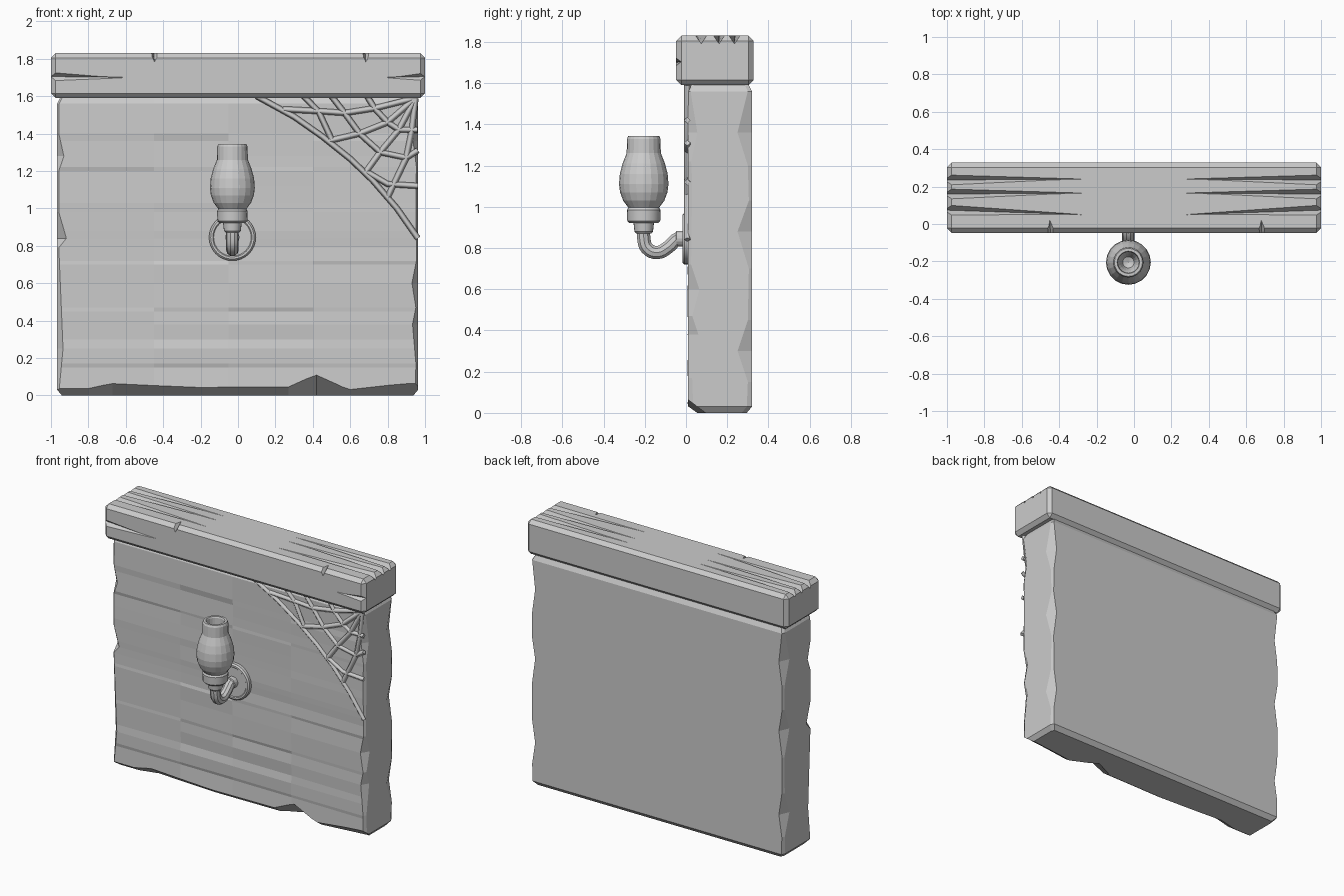
import bpy, bmesh, math, random
from mathutils import Matrix

if "Cube" in bpy.data.objects:
    bpy.data.objects.remove(bpy.data.objects["Cube"])
random.seed(4)

def make(name, bm):
    bmesh.ops.recalc_face_normals(bm, faces=bm.faces)
    me = bpy.data.meshes.new(name)
    bm.to_mesh(me)
    bm.free()
    ob = bpy.data.objects.new(name, me)
    bpy.context.collection.objects.link(ob)
    return ob

def loft(name, rings):
    bm = bmesh.new()
    rows = [[bm.verts.new(p) for p in r] for r in rings]
    n = len(rows[0])
    for a, b in zip(rows, rows[1:]):
        for i in range(n):
            bm.faces.new((a[i], a[(i + 1) % n], b[(i + 1) % n], b[i]))
    bm.faces.new(rows[0])
    bm.faces.new(rows[-1])
    return make(name, bm)

def lathe(name, prof, matrix, segs=20, smooth=30):
    bm = bmesh.new()
    vs = [bm.verts.new((r, 0, z)) for r, z in prof]
    es = [bm.edges.new(p) for p in zip(vs, vs[1:])]
    bmesh.ops.spin(bm, geom=vs + es, cent=(0, 0, 0), axis=(0, 0, 1),
                   angle=math.tau, steps=segs, use_duplicate=False)
    bmesh.ops.remove_doubles(bm, verts=bm.verts, dist=1e-4)
    bm.transform(matrix)
    return make(name, bm)

def tube(name, pts, radius, kind='POLY', res=0):
    cu = bpy.data.curves.new(name, 'CURVE')
    cu.dimensions = '3D'
    cu.bevel_depth, cu.bevel_resolution = radius, res
    cu.resolution_u, cu.use_fill_caps = 4, True
    sp = cu.splines.new(kind)
    store = sp.bezier_points if kind == 'BEZIER' else sp.points
    store.add(len(pts) - 1)
    for p, q in zip(store, pts):
        if kind == 'BEZIER':
            p.co = q
            p.handle_left_type = p.handle_right_type = 'AUTO'
        else:
            p.co = (*q, 1)
    ob = bpy.data.objects.new(name, cu)
    bpy.context.collection.objects.link(ob)
    bpy.ops.object.select_all(action='DESELECT')
    ob.select_set(True)
    bpy.context.view_layer.objects.active = ob
    bpy.ops.object.convert(target='MESH')
    return ob

def carve(ob, cutters):
    for c in cutters:
        m = ob.modifiers.new(c.name, 'BOOLEAN')
        m.operation, m.solver, m.object = 'DIFFERENCE', 'EXACT', c
    bpy.context.view_layer.objects.active = ob
    for m in list(ob.modifiers):
        bpy.ops.object.modifier_apply(modifier=m.name)
    for c in cutters:
        bpy.data.objects.remove(c)

def interp(keys, t):
    for (a, u), (b, v) in zip(keys, keys[1:]):
        if a <= t <= b:
            return u + (v - u) * (t - a) / (b - a)
    return keys[0][1] if t < keys[0][0] else keys[-1][1]

# Plaster wall: horizontal sections with uneven chipped corners
front_r = [(.03, .025), (.17, .02), (.38, .05), (.47, .02), (.6, .055), (.72, .015),
           (1.12, .02), (1.22, .015), (1.36, .045), (1.56, .012)]
front_l = [(.03, .012), (.25, .035), (.79, .01), (.84, .055), (.98, .01),
           (1.2, .01), (1.28, .04), (1.4, .01), (1.56, .012)]
back = [(.03, .025), (.15, .02), (.3, .07), (.45, .02), (.7, .015), (.88, .07),
        (1.03, .015), (1.2, .02), (1.36, .07), (1.56, .02)]
levels = sorted({k[0] for k in front_r + front_l + back})
Y0, Y1 = .01, .32

def section(z, at, inset=0):
    xl, xr, y0, y1 = -.967 + inset, .963 - inset, Y0 + inset, Y1 - inset
    fr, fl, b = interp(front_r, at), interp(front_l, at), interp(back, at)
    pts = [(xl, y0 + fl, z), (xl + fl * .9, y0, z)]
    for x in (-.45, -.05, .4):
        pts.append((x, y0 + random.uniform(-.004, .008), z))
    pts += [(xr - fr * .6, y0, z), (xr, y0 + fr, z), (xr, y1 - b, z),
            (xr - b * .45, y1, z), (xl + b * .45, y1, z), (xl, y1 - b, z)]
    return pts

wall = loft("wall", [section(0, .03, .025)] + [section(z, z) for z in levels]
            + [section(1.6, 1.56, .02)])
foot = [(-1.1, .03), (-.8, .03), (-.67, .06), (-.2, .035), (.27, .04),
        (.42, .11), (.6, .025), (.92, .06), (1.1, .06)]
carve(wall, [loft("foot_chips", [[(x, -.05, h + .05), (x, -.05, -.05), (x, .1 + h, -.05)]
                                 for x, h in foot])])

# Timber beam with bevelled edges, end splits and edge nicks
bm = bmesh.new()
bmesh.ops.create_cube(bm, size=1, matrix=Matrix.Translation((0, .14, 1.71))
                      @ Matrix.Diagonal((2, .375, .24, 1)))
bmesh.ops.bevel(bm, geom=bm.edges[:], offset=.025, segments=1, affect='EDGES')
beam = make("beam", bm)
cuts = []
for s in (-1, 1):
    for y, tip in ((.075, .05), (.16, .165), (.235, .24)):
        cuts.append(loft("grain", [
            [(s * 1.03, y - .035, 1.84), (s * 1.03, y + .035, 1.84), (s * 1.03, y, 1.79)],
            [(s * .28, tip - .004, 1.84), (s * .28, tip + .004, 1.84), (s * .28, tip, 1.828)]]))
for x0, x1 in ((-1.03, -.6), (1.03, .79)):
    cuts.append(loft("split", [
        [(x0, -.06, 1.74), (x0, -.06, 1.67), (x0, -.02, 1.705)],
        [(x1, -.06, 1.705), (x1, -.06, 1.697), (x1, -.046, 1.70)]]))
for x in (-.45, .68):
    cuts.append(loft("nick", [
        [(x - .06, -.08, 1.86), (x + .06, -.08, 1.86), (x + .005, -.08, 1.76)],
        [(x - .01, .02, 1.86), (x + .01, .02, 1.86), (x, .02, 1.83)]]))
carve(beam, cuts)

# Cobweb strands in the upper right corner
strands = [
    [(.1, 1.6), (.3, 1.49), (.45, 1.385), (.6, 1.265), (.72, 1.15), (.85, 1.0), (.962, .84)],
    [(.95, 1.59), (.73, 1.535), (.57, 1.51), (.43, 1.52), (.24, 1.53)],
    [(.95, 1.59), (.8, 1.46), (.65, 1.4), (.48, 1.36)],
    [(.95, 1.59), (.86, 1.42), (.76, 1.3), (.68, 1.19)],
    [(.95, 1.59), (.93, 1.42), (.9, 1.27), (.8, 1.06)],
    [(.69, 1.6), (.73, 1.535), (.8, 1.46), (.86, 1.42), (.96, 1.42)],
    [(.5, 1.6), (.57, 1.51), (.65, 1.4), (.76, 1.3), (.9, 1.27), (.962, 1.31)],
    [(.35, 1.6), (.43, 1.52), (.5, 1.37)],
    [(.68, 1.2), (.8, 1.13), (.962, 1.12)],
]
for i, pts in enumerate(strands):
    tube(f"web_strand_{i + 1}", [(x, .006, z) for x, z in pts], .016)

# Wall lamp: back plate, curved arm, sockets and open glass chimney
LX, LY = -.03, -.205
up = Matrix.Translation((LX, LY, 0))
out = Matrix.Translation((LX, .02, .845)) @ Matrix.Rotation(math.pi / 2, 4, 'X')
lathe("back_plate", [(0, 0), (.125, 0), (.125, .028), (.116, .037), (.105, .037),
                     (.1, .032), (0, .032)], out, 32)
lathe("arm_collar", [(0, .03), (.038, .03), (.038, .065), (.03, .07), (0, .07)], out, 16)
arm = tube("arm", [(LX, y, z) for y, z in ((.0, .85), (-.04, .845), (-.085, .805), (-.14, .778),
                                           (-.19, .8), (LY, .85), (LY, .9))], .034, 'BEZIER', 3)
lower = lathe("lower_socket", [(0, .87), (.036, .87), (.045, .88), (.05, .925), (0, .925)], up)
upper = lathe("upper_socket", [(0, .922), (.07, .922), (.08, .932), (.082, .985),
                               (.074, .997), (0, .997)], up)
lathe("glass_chimney", [(0, .99), (.07, .99), (.1, 1.03), (.115, 1.07), (.12, 1.11), (.116, 1.16),
                        (.103, 1.21), (.083, 1.26), (.081, 1.33), (.075, 1.344), (.06, 1.344),
                        (.056, 1.335), (.055, 1.27), (.045, 1.25), (.03, 1.2), (0, 1.19)], up)
bpy.ops.object.select_all(action='DESELECT')
for o in (arm, lower, upper, bpy.data.objects["back_plate"]):
    o.select_set(True)
bpy.context.view_layer.objects.active = arm
bpy.ops.object.shade_smooth_by_angle(angle=math.radians(35))
